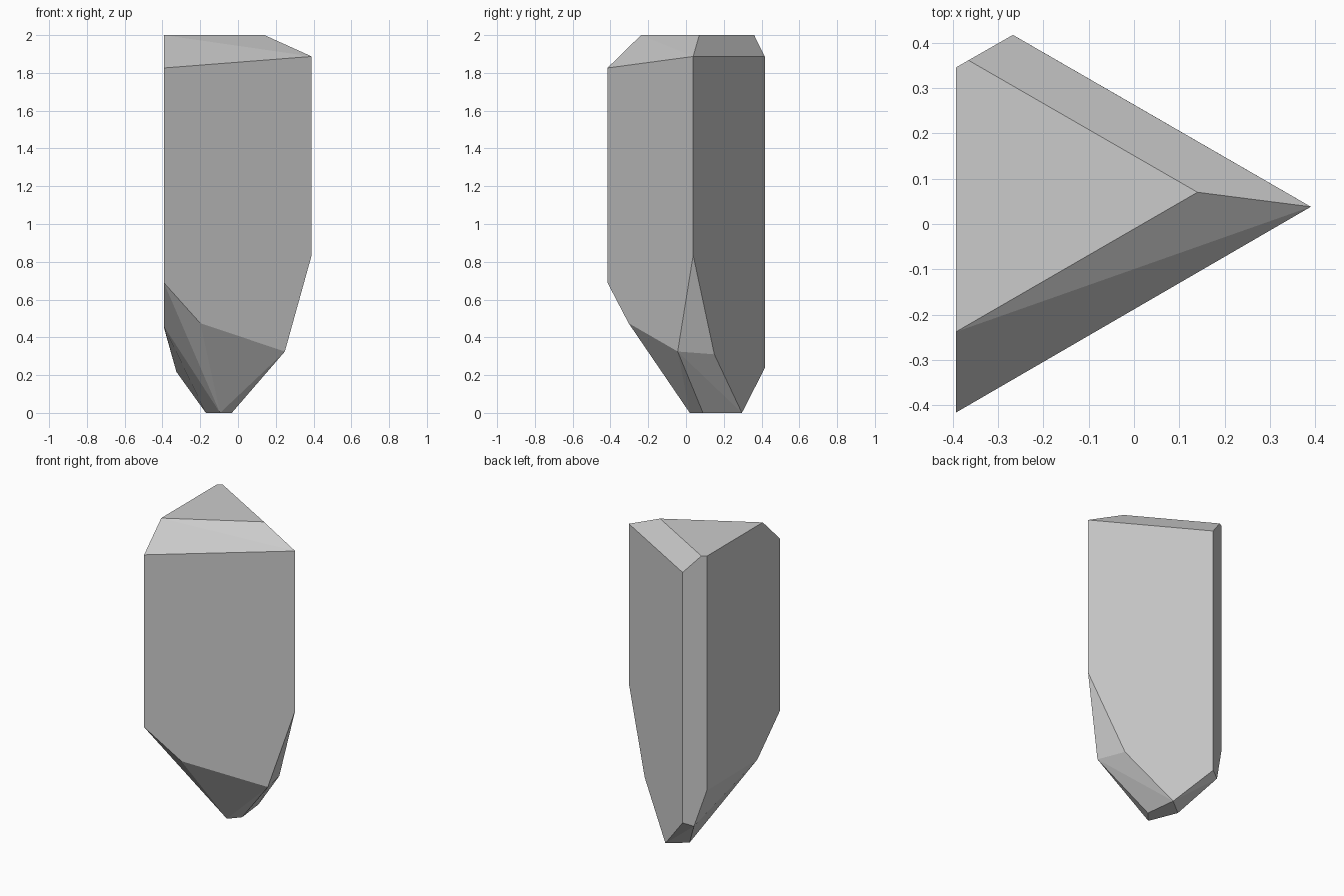
import bpy
import bmesh
import math

if "Cube" in bpy.data.objects:
    bpy.data.objects.remove(bpy.data.objects["Cube"])

# Faceted crystal shard: a triangular prism with one clipped corner, cut to facets at both ends
top_cap = [(-0.393, -0.238, 2), (0.14, 0.07, 2), (-0.365, 0.361, 2), (-0.393, 0.345, 2)]
shoulder = [(-0.393, -0.416, 1.826), (0.39, 0.038, 1.887), (-0.267, 0.417, 1.887)]
waist = [(-0.393, -0.416, 0.69), (0.39, 0.038, 0.835), (-0.267, 0.417, 0.237),
         (-0.393, 0.345, 0.455), (-0.393, -0.183, 0.46)]
lower = [(-0.2, -0.304, 0.475), (0.248, -0.044, 0.325), (0.196, 0.15, 0.31),
         (-0.326, 0.383, 0.217)]
foot = [(-0.033, 0.09, 0), (-0.057, 0.296, 0), (-0.17, 0.205, 0), (-0.095, 0.02, 0)]

bm = bmesh.new()
for ring in (top_cap, shoulder, waist, lower, foot):
    for point in ring:
        bm.verts.new(point)
bmesh.ops.convex_hull(bm, input=bm.verts[:])

# Merge the hull triangles back into flat facets
bmesh.ops.dissolve_limit(bm, angle_limit=math.radians(2), verts=bm.verts[:], edges=bm.edges[:])
bmesh.ops.recalc_face_normals(bm, faces=bm.faces[:])

mesh = bpy.data.meshes.new("crystal_shard")
bm.to_mesh(mesh)
bm.free()
crystal = bpy.data.objects.new("crystal_shard", mesh)
bpy.context.collection.objects.link(crystal)
